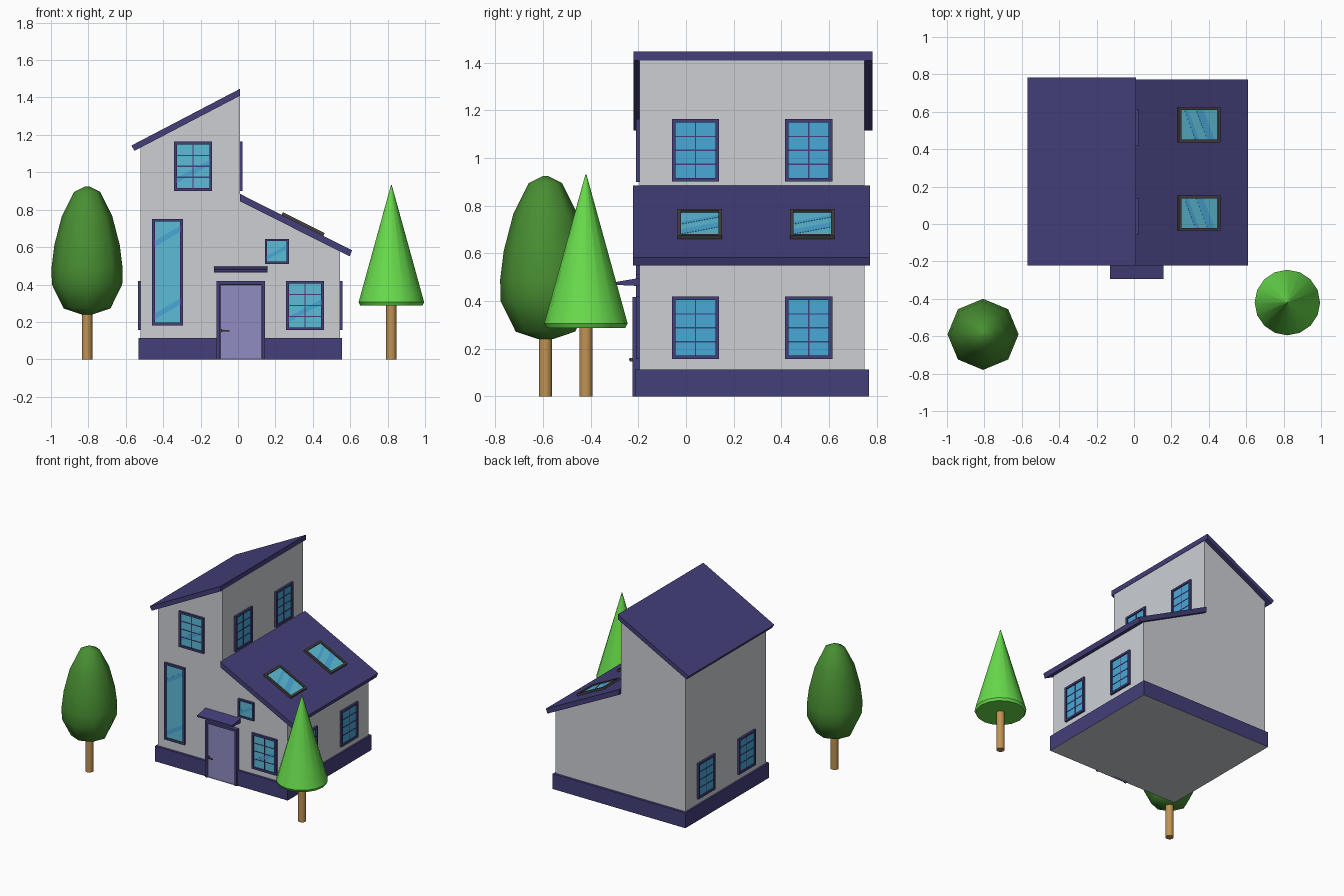
import bpy, bmesh, math
from mathutils import Matrix, Vector

if "Cube" in bpy.data.objects:
    bpy.data.objects.remove(bpy.data.objects["Cube"])


def material(name, r, g, b):
    m = bpy.data.materials.new(name)
    lin = [(c / 255 / 12.92) if c < 11 else ((c / 255 + 0.055) / 1.055) ** 2.4 for c in (r, g, b)]
    m.diffuse_color = (*lin, 1)
    m.use_nodes = True
    m.node_tree.nodes["Principled BSDF"].inputs["Base Color"].default_value = m.diffuse_color
    return m


NAVY = material("navy", 67, 63, 122)
WALL = material("wall grey", 204, 207, 212)
BLUE = material("blue glass", 74, 168, 216)
TEAL = material("teal glass", 92, 188, 214)
DOOR = material("lilac door", 144, 140, 194)
WOOD = material("trunk wood", 192, 147, 84)
DARK = material("dark green", 72, 142, 50)
BRIGHT = material("bright green", 104, 220, 76)
SKYFRAME = material("skylight frame", 72, 66, 64)
BRASS = material("handle brown", 98, 78, 60)


def finish(name, bm, *mats):
    bmesh.ops.recalc_face_normals(bm, faces=bm.faces)
    me = bpy.data.meshes.new(name)
    bm.to_mesh(me)
    bm.free()
    for m in mats:
        me.materials.append(m)
    ob = bpy.data.objects.new(name, me)
    bpy.context.collection.objects.link(ob)
    return ob


def add_prism(bm, base, shift, index=0):
    """Extrude a polygon of 3D points along a shift vector."""
    a = [bm.verts.new(p) for p in base]
    b = [bm.verts.new(Vector(p) + Vector(shift)) for p in base]
    n = len(a)
    faces = [bm.faces.new(a), bm.faces.new(b[::-1])]
    faces += [bm.faces.new((a[i], a[(i + 1) % n], b[(i + 1) % n], b[i])) for i in range(n)]
    for f in faces:
        f.material_index = index


def add_box(bm, x0, x1, y0, y1, z0, z1, index=0):
    add_prism(bm, [(x0, y0, z0), (x1, y0, z0), (x1, y1, z0), (x0, y1, z0)], (0, 0, z1 - z0), index)


def box(name, mat, *dims):
    bm = bmesh.new()
    add_box(bm, *dims)
    return finish(name, bm, mat)


def profile_y(name, mat, pts, y0, y1):
    """Extrude an (x, z) outline along y."""
    bm = bmesh.new()
    add_prism(bm, [(x, y0, z) for x, z in pts], (0, y1 - y0, 0))
    return finish(name, bm, mat)


def lathe(name, mat, x, y, profile, sides, angle):
    """Revolve (radius, z) points around a vertical axis."""
    bm = bmesh.new()
    rings = [[bm.verts.new((x + r * math.cos(2 * math.pi * i / sides),
                            y + r * math.sin(2 * math.pi * i / sides), z)) for i in range(sides)]
             for r, z in profile]
    for a, b in zip(rings, rings[1:]):
        for i in range(sides):
            j = (i + 1) % sides
            bm.faces.new((a[i], a[j], b[j], b[i]))
    bm.faces.new(rings[0][::-1])
    bm.faces.new(rings[-1])
    ob = finish(name, bm, mat)
    bpy.ops.object.select_all(action='DESELECT')
    bpy.context.view_layer.objects.active = ob
    ob.select_set(True)
    bpy.ops.object.shade_smooth_by_angle(angle=math.radians(angle))


def window(name, centre, u, v, w, h, frame=NAVY, glass=BLUE, cols=1, rows=1, streaks=(), t=0.015):
    """Framed pane built flat, then turned so u is its width and v its height."""
    bm = bmesh.new()
    a, b = w / 2, h / 2
    for s in (-1, 1):
        add_box(bm, *sorted((s * a, s * (a - t))), -b, b, -0.01, 0.015)
        add_box(bm, -a + t, a - t, *sorted((s * b, s * (b - t))), -0.01, 0.015)
    a, b = a - t, b - t
    add_box(bm, -a, a, -b, b, -0.005, 0.006, 1)
    for i in range(1, cols):
        x = -a + 2 * a * i / cols
        add_box(bm, x - 0.003, x + 0.003, -b, b, 0.004, 0.008)
    for i in range(1, rows):
        y = -b + 2 * b * i / rows
        add_box(bm, -a, a, y - 0.003, y + 0.003, 0.004, 0.008)
    # diagonal reflections: start height and thickness as fractions of the pane
    for lo, size, rise in streaks:
        p = [(-a, lo), (a, lo + rise), (a, lo + rise + size), (-a, lo + size)]
        add_prism(bm, [(x, -b + 2 * b * f, 0.0055) for x, f in p], (0, 0, 0.0015), 2)
    u, v = Vector(u).normalized(), Vector(v).normalized()
    n = u.cross(v)
    m = Matrix((u, v, n)).transposed().to_4x4()
    m.translation = centre
    bmesh.ops.transform(bm, matrix=m, verts=bm.verts)
    return finish(name, bm, frame, glass, BLUE)


# house body: tall left half, low right half
Y0, Y1 = -0.195, 0.75
profile_y("house_walls", WALL, [(-0.52, 0.02), (0.545, 0.02), (0.545, 0.59), (0.01, 0.86),
                                (0.01, 1.42), (-0.52, 1.145)], Y0, Y1)

# plinth with a grey underside
bm = bmesh.new()
add_box(bm, -0.533, 0.557, -0.213, 0.768, 0, 0.113)
for f in bm.faces:
    if f.calc_center_median().z < 0.01:
        f.material_index = 1
finish("plinth", bm, NAVY, WALL)

# sloping roofs
profile_y("upper_roof", NAVY, [(-0.553, 1.115), (0.012, 1.41), (0.012, 1.447), (-0.57, 1.143)], -0.221, 0.783)
profile_y("lower_roof", NAVY, [(0.01, 0.846), (0.597, 0.55), (0.61, 0.583), (0.01, 0.885)], -0.222, 0.772)

# side windows: (wall x, facing, bottom z)
for label, x, s, z in (("right_lower", 0.545, 1, 0.2875), ("right_upper", 0.01, 1, 1.0325),
                       ("left_lower", -0.52, -1, 0.2875)):
    for end, y in (("front", 0.04), ("back", 0.515)):
        window(f"{label}_{end}_window", (x, y, z), (0, s, 0), (0, 0, 1), 0.198, 0.263, cols=2, rows=4)

# front windows
X, Z = (1, 0, 0), (0, 0, 1)
window("front_upper_window", (-0.24, Y0, 1.032), X, Z, 0.203, 0.264, glass=TEAL, cols=2, rows=4,
       streaks=[(0.12, 0.12, 0.4)])
window("front_lower_window", (0.358, Y0, 0.288), X, Z, 0.203, 0.264, glass=TEAL, cols=2, rows=4,
       streaks=[(0.12, 0.12, 0.4)])
window("front_tall_window", (-0.377, Y0, 0.466), X, Z, 0.166, 0.57, glass=TEAL,
       streaks=[(0.03, 0.06, 0.15), (0.75, 0.06, 0.15)])
window("front_small_window", (0.208, Y0, 0.577), X, Z, 0.129, 0.134, glass=TEAL, t=0.012,
       streaks=[(0.1, 0.2, 0.5)])

# skylights lying on the lower roof
for end, y in (("front", 0.058), ("back", 0.53)):
    window(f"skylight_{end}", (0.345, y, 0.717), (0, 1, 0), (-2, 0, 1), 0.187, 0.25, frame=SKYFRAME,
           glass=TEAL, streaks=[(0.08, 0.2, 0.3), (0.5, 0.1, 0.3)])

# front door: frame, leaf with inset panel, handle
bm = bmesh.new()
add_box(bm, -0.114, -0.097, -0.225, Y0, 0, 0.418)
add_box(bm, 0.128, 0.145, -0.225, Y0, 0, 0.418)
add_box(bm, -0.097, 0.128, -0.225, Y0, 0.401, 0.418)
finish("door_frame", bm, NAVY)

bm = bmesh.new()
add_box(bm, -0.097, 0.128, -0.219, Y0, 0, 0.401)
front = min(bm.faces, key=lambda f: f.calc_center_median().y)
bmesh.ops.inset_region(bm, faces=[front], thickness=0.03, depth=0)
bmesh.ops.inset_region(bm, faces=[front], thickness=0.004, depth=-0.004)
finish("door", bm, DOOR)

bm = bmesh.new()
add_box(bm, -0.092, -0.082, -0.236, -0.218, 0.146, 0.162)
add_box(bm, -0.092, -0.045, -0.24, -0.233, 0.15, 0.158)
finish("door_handle", bm, BRASS)

# wedge canopy over the door
bm = bmesh.new()
add_prism(bm, [(-0.129, y, z) for y, z in ((-0.295, 0.468), (-0.295, 0.48), (-0.19, 0.498), (-0.19, 0.463))],
          (0.287, 0, 0))
finish("door_canopy", bm, NAVY)

# trees
lathe("round_tree_trunk", WOOD, -0.807, -0.59, [(0.028, 0), (0.028, 0.3)], 12, 40)
lathe("round_tree_crown", DARK, -0.807, -0.59,
      [(0.03, 0.24), (0.125, 0.272), (0.188, 0.4), (0.19, 0.49), (0.175, 0.61), (0.135, 0.765),
       (0.07, 0.895), (0.012, 0.924)], 8, 50)
lathe("cone_tree_trunk", WOOD, 0.82, -0.42, [(0.028, 0), (0.028, 0.32)], 12, 40)
lathe("cone_tree_crown", BRIGHT, 0.82, -0.42, [(0.166, 0.288), (0.175, 0.306), (0.002, 0.932)], 16, 40)
